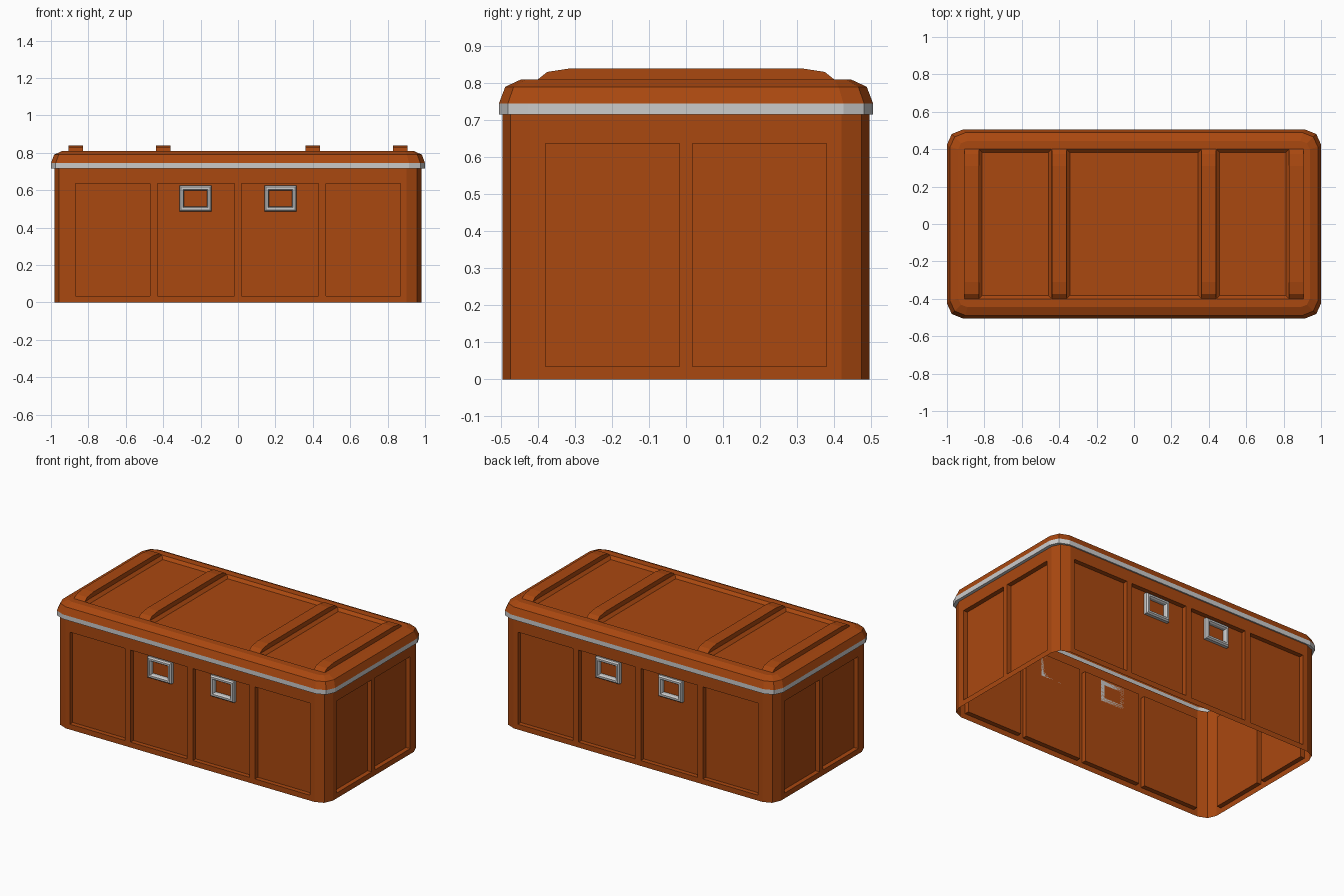
import bpy, bmesh

if "Cube" in bpy.data.objects:
    bpy.data.objects.remove(bpy.data.objects["Cube"])

orange = bpy.data.materials.new("orange_paint")
orange.diffuse_color = (0.40, 0.065, 0.005, 1)
orange.use_nodes = True
orange.node_tree.nodes["Principled BSDF"].inputs["Base Color"].default_value = orange.diffuse_color


def finish(bm, name, mat=None):
    bmesh.ops.remove_doubles(bm, verts=bm.verts, dist=0.0005)
    bmesh.ops.recalc_face_normals(bm, faces=bm.faces)
    me = bpy.data.meshes.new(name)
    bm.to_mesh(me)
    bm.free()
    if mat:
        me.materials.append(mat)
    ob = bpy.data.objects.new(name, me)
    bpy.context.collection.objects.link(ob)
    return ob


def quad(bm, pts):
    bm.faces.new([bm.verts.new(p) for p in pts])


def outline(hx, hy, rx, ry, z):
    """Rectangle with two-segment rounded corners; zero radius gives plain corners."""
    c = [(hx, hy - ry), (hx - 0.3 * rx, hy - 0.3 * ry), (hx - rx, hy)]
    pts = c + [(-x, y) for x, y in reversed(c)]
    pts += [(-x, -y) for x, y in pts]
    return [(x, y, z) for x, y in pts]


def loft(bm, loops, skip=lambda i: False, closed=False):
    pairs = list(zip(loops, loops[1:])) + ([(loops[-1], loops[0])] if closed else [])
    for a, b in pairs:
        n = len(a)
        for i in range(n):
            if skip(i):
                continue
            j = (i + 1) % n
            pts = []
            for p in (a[i], a[j], b[j], b[i]):
                if p not in pts:
                    pts.append(p)
            if len(pts) > 2:
                quad(bm, pts)


def panel_wall(bm, place, us, vs, depth, slope=0.0):
    """Flat wall with sunken panels; us holds edge, panel start/end pairs, edge."""
    for i in range(len(us) - 1):
        for j in range(3):
            u0, u1, v0, v1 = us[i], us[i + 1], vs[j], vs[j + 1]
            top = [(u0, v0), (u1, v0), (u1, v1), (u0, v1)]
            a = [place(u, v, 0) for u, v in top]
            if i % 2 == 1 and j == 1:
                s = slope
                low = [(u0 + s, v0 + s), (u1 - s, v0 + s), (u1 - s, v1 - s), (u0 + s, v1 - s)]
                b = [place(u, v, depth) for u, v in low]
                loft(bm, [a, b])
                quad(bm, b)
            else:
                quad(bm, a)


# Body: open-bottomed shell with sunken panels on all four walls
HX, HY, TOP, DEPTH = 0.98, 0.496, 0.715, 0.03
bm = bmesh.new()
loft(bm, [outline(HX, HY, 0.08, 0.076, z) for z in (0, TOP)], skip=lambda i: i % 3 == 2)
zs = [0, 0.035, 0.637, TOP]
front_us = [-0.9, -0.87, -0.47, -0.43, -0.02, 0.02, 0.43, 0.47, 0.87, 0.9]
side_us = [-0.42, -0.38, -0.018, 0.018, 0.38, 0.42]
for s in (-1, 1):
    panel_wall(bm, lambda u, v, d: (u, s * (HY - d), v), front_us, zs, DEPTH)
    panel_wall(bm, lambda u, v, d: (s * (HX - d), u, v), side_us, zs, DEPTH)
finish(bm, "body", orange)

# Grey rim between body and lid
bm = bmesh.new()
loft(bm, [outline(HX, HY, 0.08, 0.076, TOP), outline(1.0, 0.505, 0.085, 0.08, TOP),
          outline(1.0, 0.505, 0.085, 0.08, 0.745)])
finish(bm, "rim")

# Lid: bevelled shell with three sunken fields between the ribs
bm = bmesh.new()
loft(bm, [outline(1.0, 0.505, 0.085, 0.08, 0.745), outline(0.983, 0.488, 0.08, 0.076, 0.79),
          outline(0.94, 0.445, 0.05, 0.045, 0.81), outline(0.88, 0.42, 0, 0, 0.81)])
panel_wall(bm, lambda u, v, d: (u, v, 0.81 - d),
           [-0.88, -0.83, -0.44, -0.36, 0.36, 0.44, 0.83, 0.88], [-0.42, -0.4, 0.4, 0.42],
           0.018, 0.018)
finish(bm, "lid", orange)

# Raised ribs across the lid
profile = [(-0.40, 0.81), (-0.375, 0.83), (-0.31, 0.84), (0.31, 0.84), (0.375, 0.83), (0.40, 0.81)]
for n, x in enumerate((-0.868, -0.4, 0.4, 0.868)):
    bm = bmesh.new()
    ends = [[(x + dx, y, z) for y, z in profile] for dx in (-0.039, 0.039)]
    loft(bm, ends, skip=lambda i: i == 5)
    for e in ends:
        quad(bm, e)
    finish(bm, f"lid_rib_{n + 1}", orange)


# Grey rectangular handles on front and back
def frame(cx, hw, hh, y):
    return [(cx + a * hw, y, 0.556 + b * hh) for a, b in ((-1, -1), (1, -1), (1, 1), (-1, 1))]


for s, side in ((-1, "front"), (1, "back")):
    for cx, end in ((-0.227, "left"), (0.227, "right")):
        bm = bmesh.new()
        back, mid, face = s * (HY - DEPTH), s * (HY - 0.01), s * (HY - 0.001)
        loft(bm, [frame(cx, 0.086, 0.069, back), frame(cx, 0.086, 0.069, mid),
                  frame(cx, 0.078, 0.061, face), frame(cx, 0.066, 0.049, face),
                  frame(cx, 0.061, 0.043, mid), frame(cx, 0.061, 0.043, back)], closed=True)
        finish(bm, f"{side}_handle_{end}")
